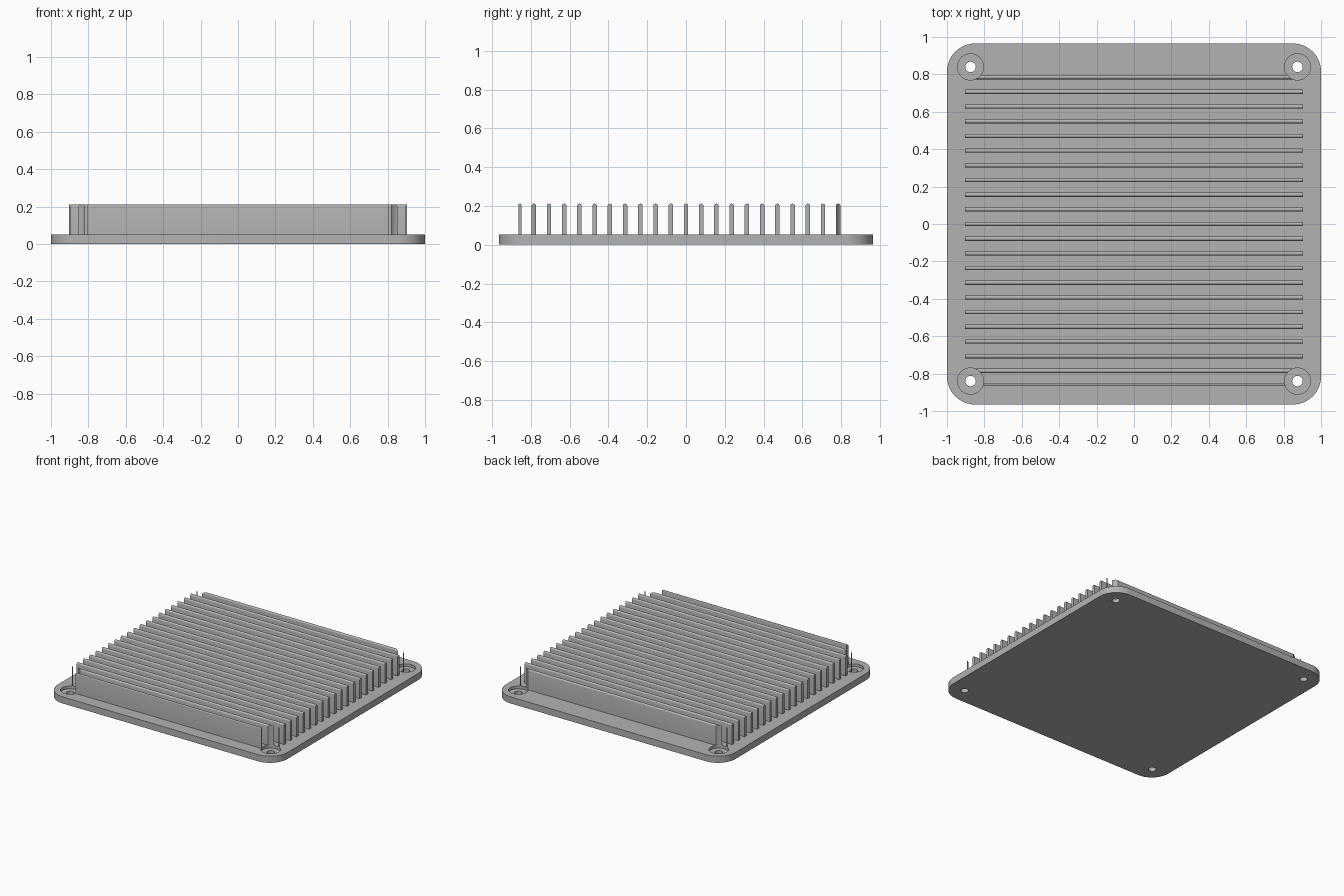
import bpy, bmesh, math
from mathutils import Vector

if "Cube" in bpy.data.objects:
    bpy.data.objects.remove(bpy.data.objects["Cube"], do_unlink=True)

HALF_X, HALF_Y, PLATE_H, CORNER_R = 1.0, 0.965, 0.052, 0.15
FIN_HALF_X, FIN_TOP, FIN_T, PITCH = 0.904, 0.212, 0.023, 0.0785
HOLE_X, HOLE_Y, HOLE_R, BORE_R, BORE_Z = 0.874, 0.84, 0.028, 0.07, 0.03

metal = bpy.data.materials.new("grey metal")
metal.use_nodes = True
grey = (0.45, 0.45, 0.45, 1)
metal.diffuse_color = grey
metal.node_tree.nodes["Principled BSDF"].inputs["Base Color"].default_value = grey


def loft(bm, rings):
    """Bridge equal-length rings of points and cap both ends."""
    loops = [[bm.verts.new(p) for p in ring] for ring in rings]
    n = len(loops[0])
    for a, b in zip(loops, loops[1:]):
        for i in range(n):
            j = (i + 1) % n
            bm.faces.new((a[i], a[j], b[j], b[i]))
    bm.faces.new(loops[0][::-1])
    bm.faces.new(loops[-1])


def make_object(name, bm):
    bmesh.ops.recalc_face_normals(bm, faces=bm.faces)
    mesh = bpy.data.meshes.new(name)
    bm.to_mesh(mesh)
    bm.free()
    mesh.materials.append(metal)
    obj = bpy.data.objects.new(name, mesh)
    bpy.context.collection.objects.link(obj)
    return obj


def arc(cx, cy, r, start, sweep, steps):
    angles = [start + sweep * i / steps for i in range(steps + 1)]
    return [(cx + r * math.cos(a), cy + r * math.sin(a)) for a in angles]


# Base plate with rounded corners
bm = bmesh.new()
outline = []
for k, (sx, sy) in enumerate([(1, 1), (-1, 1), (-1, -1), (1, -1)]):
    outline += arc(sx * (HALF_X - CORNER_R), sy * (HALF_Y - CORNER_R),
                   CORNER_R, k * math.pi / 2, math.pi / 2, 12)
loft(bm, [[Vector((x, y, z)) for x, y in outline] for z in (0, PLATE_H)])
plate = make_object("base_plate", bm)

# Cooling fins with rounded tops; the extra front fin is thinner
bm = bmesh.new()
fin_rows = [(k * PITCH, FIN_T) for k in range(-10, 11)] + [(-0.857, 0.015)]
for y, t in fin_rows:
    r = t / 2
    section = [(y - r, PLATE_H), (y + r, PLATE_H)]
    section += arc(y, FIN_TOP - r, r, 0, math.pi, 8)
    loft(bm, [[Vector((x, v, z)) for v, z in section]
              for x in (-FIN_HALF_X, FIN_HALF_X)])
fins = make_object("cooling_fins", bm)

# Stepped cutter for the four counterbored screw holes
bm = bmesh.new()
steps = [(HOLE_R, -0.1), (HOLE_R, BORE_Z), (BORE_R, BORE_Z), (BORE_R, 0.4)]
for sx in (-1, 1):
    for sy in (-1, 1):
        loft(bm, [[Vector((x, y, z)) for x, y in
                   arc(sx * HOLE_X, sy * HOLE_Y, r, 0, math.tau, 32)[:-1]]
                  for r, z in steps])
cutter = make_object("screw_hole_cutter", bm)
cutter.hide_render = True

# Cut the plate and fins, then bake the result
for obj in (plate, fins):
    mod = obj.modifiers.new("screw_holes", 'BOOLEAN')
    mod.operation = 'DIFFERENCE'
    mod.solver = 'EXACT'
    mod.object = cutter
    bpy.context.view_layer.update()
    graph = bpy.context.evaluated_depsgraph_get()
    baked = bpy.data.meshes.new_from_object(obj.evaluated_get(graph))
    obj.modifiers.clear()
    obj.data = baked
bpy.data.objects.remove(cutter, do_unlink=True)

# Smooth the curved walls, keep the edges sharp
for obj in (plate, fins):
    bpy.ops.object.select_all(action='DESELECT')
    obj.select_set(True)
    bpy.context.view_layer.objects.active = obj
    bpy.ops.object.shade_smooth_by_angle(angle=math.radians(30))
